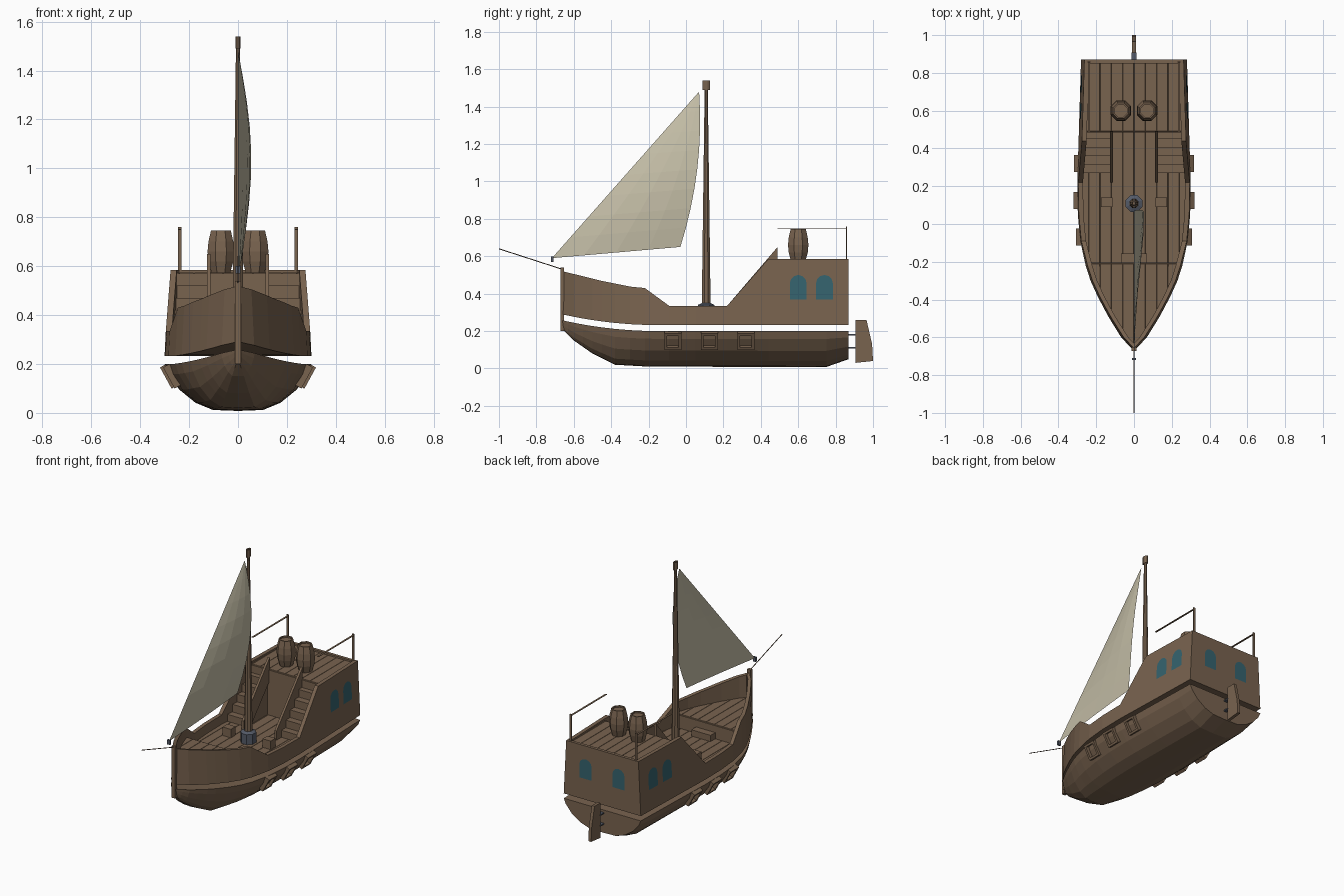
import bpy, bmesh, math
from mathutils import Matrix, Vector

if "Cube" in bpy.data.objects:
    bpy.data.objects.remove(bpy.data.objects["Cube"])


def material(name, rgb):
    m = bpy.data.materials.new(name)
    m.use_nodes = True
    m.diffuse_color = (*rgb, 1)
    m.node_tree.nodes["Principled BSDF"].inputs["Base Color"].default_value = (*rgb, 1)
    return m


wood = material("brown_wood", (0.19, 0.125, 0.078))
cloth = material("cream_canvas", (0.56, 0.52, 0.39))
glass = material("teal_glass", (0.035, 0.125, 0.155))
iron = material("blue_grey_iron", (0.09, 0.105, 0.14))


def make(name, bm, mat, mirror=False):
    bmesh.ops.recalc_face_normals(bm, faces=bm.faces[:])
    me = bpy.data.meshes.new(name)
    bm.to_mesh(me)
    bm.free()
    me.materials.append(mat)
    ob = bpy.data.objects.new(name, me)
    bpy.context.scene.collection.objects.link(ob)
    if mirror:
        ob.modifiers.new("mirror", 'MIRROR')
    return ob


def box(bm, center, size, tilt=0):
    mat = Matrix.Translation(center) @ Matrix.Rotation(tilt, 4, 'Y') @ Matrix.Diagonal((*size, 1))
    bmesh.ops.create_cube(bm, size=1, matrix=mat)


def loft(bm, rings, closed=False):
    rows = [[bm.verts.new(p) for p in ring] for ring in rings]
    n = len(rows[0])
    for a, b in zip(rows, rows[1:]):
        for i in range(n if closed else n - 1):
            j = (i + 1) % n
            bm.faces.new((a[i], a[j], b[j], b[i]))
    return rows


def lathe(bm, profile, center, sides=8, stretch=1):
    cx, cy = center
    angles = [math.tau * (i + 0.5) / sides for i in range(sides)]
    rows = loft(bm, [[(cx + r * stretch * math.cos(a), cy + r * math.sin(a), z)
                      for a in angles] for r, z in profile], closed=True)
    return rows


def plate(bm, outline, x0, x1):
    # side profile in (y, z) given a thickness along x
    rows = loft(bm, [[(x, y, z) for y, z in outline] for x in (x0, x1)], closed=True)
    for row in rows:
        bm.faces.new(row)


def curve(table):
    def f(y):
        for (a, p), (b, q) in zip(table, table[1:]):
            if y <= b:
                return p + (q - p) * max(0, (y - a) / (b - a))
        return table[-1][1]
    return f


# Hull lines along y: beam, keel, bulwark top and the sheer between the two parts
beam = curve([(-.66, .012), (-.6, .068), (-.5, .13), (-.4, .185), (-.3, .23), (-.2, .262),
              (-.09, .284), (.05, .297), (.22, .3), (.44, .293), (.87, .28)])
keel = curve([(-.66, .21), (-.6, .15), (-.5, .08), (-.38, .02), (-.2, .01), (.75, .008), (.87, .05)])
rail_top = curve([(-.66, .52), (-.45, .468), (-.3, .438), (-.22, .43), (-.09, .335),
                  (.22, .335), (.44, .585), (.87, .585)])
stations = [-.66, -.63, -.6, -.55, -.5, -.45, -.38, -.3, -.22, -.09, .05, .22, .44, .75, .87]
STERN = .87


def sheer(y):
    return .2 + .055 * (max(0, -y - .15) / .5) ** 2


def side_x(y, z):
    return beam(y) - .05 * (z - .24)


# Lower hull with a closed top
section = [(0, 0), (.35, .02), (.58, .17), (.8, .45), (.95, .78), (1, 1), (0, 1)]
bm = bmesh.new()
rows = loft(bm, [[(u * beam(y), y, keel(y) + v * (sheer(y) - keel(y))) for u, v in section]
                 for y in stations])
bm.faces.new(rows[-1])
make("lower_hull", bm, wood, True)

# Upper hull: underside, outer side, cap and inner side
bm = bmesh.new()
rings = []
for y in stations:
    low, top = sheer(y) + .032, rail_top(y)
    out, inn = side_x(y, top), max(side_x(y, top) - .025, 0)
    rings.append([(0, y, low), (side_x(y, low), y, low), (out, y, top), (inn, y, top), (inn, y, low + .01)])
loft(bm, rings)
make("upper_hull", bm, wood, True)

# Flat stern wall
bm = bmesh.new()
wall = [(side_x(STERN, z) * s, z) for s, z in ((-1, .232), (1, .232), (1, .585), (-1, .585))]
rows = loft(bm, [[(x, y, z) for x, z in wall] for y in (STERN - .02, STERN)], closed=True)
for row in rows:
    bm.faces.new(row)
make("stern_wall", bm, wood)


# Planked decks
def deck(name, y0, y1, z):
    ys = [y0] + [y for y in stations if y0 < y < y1] + [y1]
    edge = [(max(side_x(y, z) - .015, .004), y, z) for y in ys]
    bm = bmesh.new()
    bm.faces.new([bm.verts.new(p) for p in edge + [(-x, y, h) for x, y, h in reversed(edge)]])
    for i in range(-4, 5):
        bmesh.ops.bisect_plane(bm, geom=bm.verts[:] + bm.edges[:] + bm.faces[:],
                               plane_co=(i * .06, 0, 0), plane_no=(1, 0, 0))
    bmesh.ops.recalc_face_normals(bm, faces=bm.faces[:])
    if bm.faces[:][0].normal.z < 0:
        bmesh.ops.reverse_faces(bm, faces=bm.faces[:])
    bmesh.ops.inset_individual(bm, faces=bm.faces[:], thickness=.002, depth=.004)
    make(name, bm, wood)


CABIN = .49
deck("fore_deck", -.64, -.21, .36)
deck("main_deck", -.21, CABIN, .27)
deck("aft_deck", CABIN, STERN - .01, .57)

# Walls below the raised decks, and the step up to the fore deck
bm = bmesh.new()
box(bm, (0, CABIN, .42), (.55, .012, .3))
box(bm, (0, -.21, .31), (.49, .012, .1))
box(bm, (0, -.18, .29), (.14, .05, .05))
make("bulkheads", bm, wood)

# Stairs on both sides with sloping stringers
bm = bmesh.new()
for i in range(5):
    y, h = .27 + i * .045, .05 * (i + 1)
    box(bm, (.2, (y + CABIN) / 2, .27 + h - .025), (.15, CABIN - y, .05))
make("stairs", bm, wood, True)
bm = bmesh.new()
plate(bm, [(.22, .27), (.22, .335), (CABIN, .65), (CABIN, .5), (.29, .27)], .112, .127)
make("stair_stringer", bm, wood, True)

# Deck boxes
bm = bmesh.new()
box(bm, (.145, .115, .3), (.06, .05, .06))
make("deck_box", bm, wood, True)

# Stem post
bm = bmesh.new()
box(bm, (0, -.662, .37), (.024, .02, .34))
make("stem_post", bm, wood)


# Arched windows on the sides and the stern
def arch(center, width=.09, low=.37, high=.5):
    r = width / 2
    arc = [(center + r * math.cos(math.pi * i / 6), high - r + r * math.sin(math.pi * i / 6))
           for i in range(7)]
    return [(center - r, low), (center + r, low)] + arc


bm = bmesh.new()
for c in (.6, .74):
    bm.faces.new([bm.verts.new((side_x(y, z) + .004, y, z)) for y, z in arch(c)])
bm.faces.new([bm.verts.new((x, STERN + .003, z)) for x, z in arch(.12)])
make("windows", bm, glass, True)

# Port frames lying along the flanks
bm = bmesh.new()
tilt = .5
along = Vector((math.sin(tilt), 0, math.cos(tilt)))
for y in (-.07, .125, .32):
    mid = Vector((beam(y) - .016, y, .15))
    for s in (-1, 1):
        box(bm, mid + along * .042 * s, (.03, .09, .014), tilt)
        box(bm, mid + Vector((0, .038 * s, 0)), (.03, .014, .08), tilt)
make("port_frames", bm, wood, True)

# Barrels with sunken lids
bm = bmesh.new()
rows = lathe(bm, [(.042, .575), (.055, .62), (.059, .66), (.055, .7), (.044, .745),
                  (.036, .745), (.036, .735)], (.07, .6))
bm.faces.new(rows[-1])
make("barrel", bm, wood, True)

# Mast, collar and masthead ring
MAST = (0, .108)
bm = bmesh.new()
rows = lathe(bm, [(.026, .27), (.022, .6), (.009, 1.5)], MAST)
bm.faces.new(rows[-1])
make("mast", bm, wood)
bm = bmesh.new()
lathe(bm, [(.048, .27), (.048, .34), (.024, .35)], MAST)
make("mast_collar", bm, iron)
bm = bmesh.new()
lathe(bm, [(.021, 1.49), (.021, 1.54), (.013, 1.54), (.013, 1.49), (.021, 1.49)], MAST, stretch=.55)
make("masthead_ring", bm, wood)

# Triangular sail, bellied to one side
head, tack, clew = Vector((0, .07, 1.48)), Vector((0, -.717, .59)), Vector((0, -.03, .65))
bm = bmesh.new()
rings = []
for i in range(9):
    u = max(i / 8, .005)
    luff = head.lerp(tack, u)
    leech = head.lerp(clew, u) + Vector((0, .16 * u * (1 - u), 0))
    belly = .045 * math.sin(math.pi * u) + .018 * u
    rings.append([luff.lerp(leech, v) + Vector((belly * math.sin(v * math.pi / 2), 0, 0))
                  for v in (0, .25, .5, .75, 1)])
loft(bm, rings)
make("sail", bm, cloth)
bm = bmesh.new()
box(bm, (0, -.715, .585), (.02, .012, .03))
make("sail_shackle", bm, iron)

# Slender bowsprit
bm = bmesh.new()
loft(bm, [[(.003 * math.cos(a), y, z + .003 * math.sin(a)) for a in (0, math.tau / 3, math.tau / 1.5)]
          for y, z in ((-.66, .53), (-1, .64))], closed=True)
make("bowsprit", bm, wood)

# Aft railing of thin boards
bm = bmesh.new()
box(bm, (.238, .858, .665), (.014, .004, .19))
box(bm, (.238, .675, .75), (.012, .37, .003))
make("aft_railing", bm, wood, True)

# Rudder and its hinges
bm = bmesh.new()
plate(bm, [(.905, .03), (.905, .26), (.965, .26), (.995, .13), (1, .04)], -.01, .01)
make("rudder", bm, wood)
bm = bmesh.new()
for z in (.11, .18):
    box(bm, (0, .887, z), (.024, .04, .008))
make("rudder_hinges", bm, iron)
